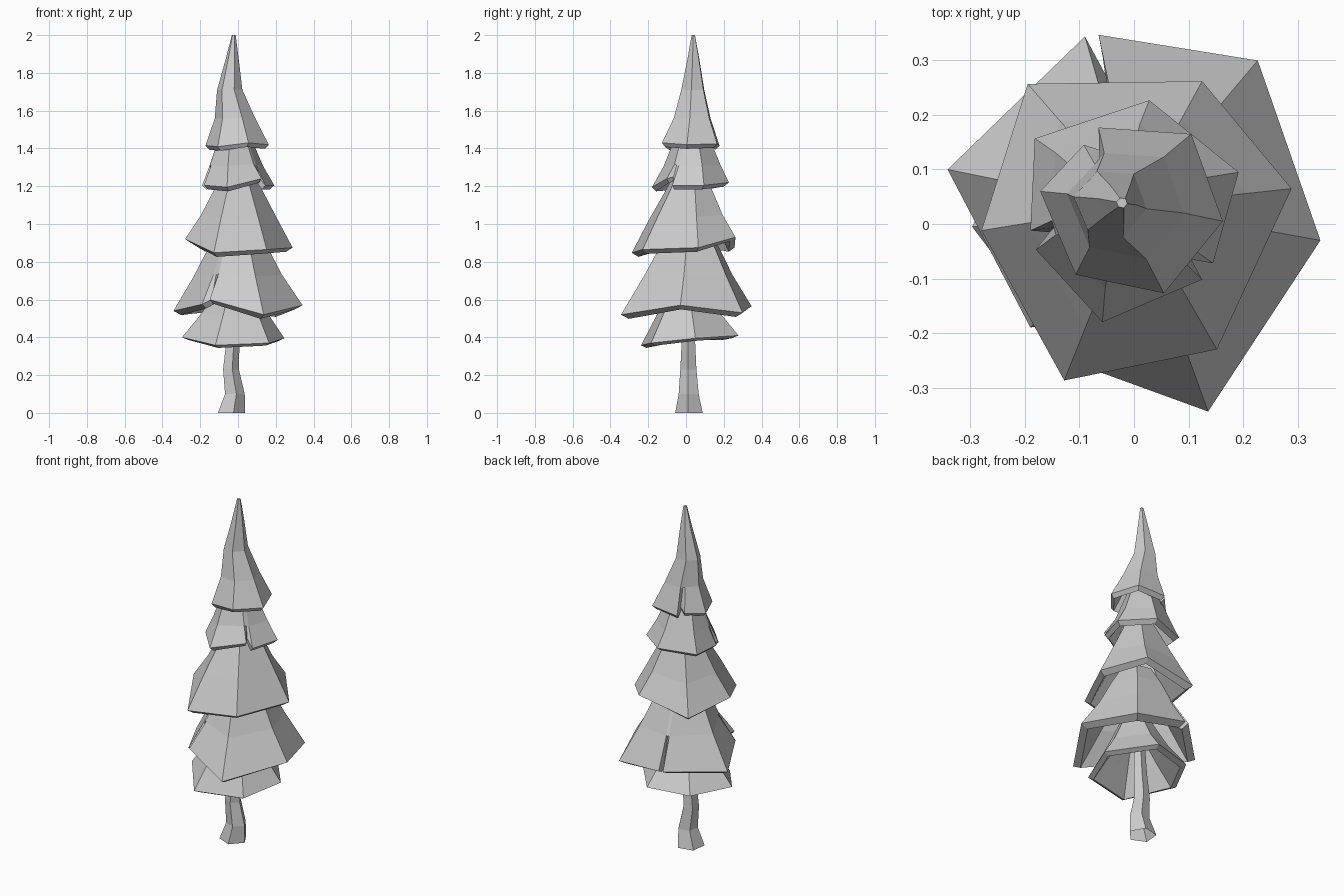
import bpy, bmesh, math

if "Cube" in bpy.data.objects:
    bpy.data.objects.remove(bpy.data.objects["Cube"])


def loft(name, rings, bottom=True):
    """Skin a stack of equal-length point rings into a flat-faced mesh."""
    bm = bmesh.new()
    rows = [[bm.verts.new(p) for p in ring] for ring in rings]
    n = len(rows[0])
    for a, b in zip(rows, rows[1:]):
        for i in range(n):
            j = (i + 1) % n
            bm.faces.new((a[i], a[j], b[j], b[i]))
    if bottom:
        bm.faces.new(rows[0][::-1])
    bm.faces.new(rows[-1])
    bmesh.ops.recalc_face_normals(bm, faces=bm.faces)
    mesh = bpy.data.meshes.new(name)
    bm.to_mesh(mesh)
    bm.free()
    ob = bpy.data.objects.new(name, mesh)
    bpy.context.collection.objects.link(ob)
    return ob


def without_notches(rim):
    """Copy of the rim with every inward notch pulled out to its neighbours' midpoint."""
    out = []
    for i, p in enumerate(rim):
        a, b = rim[i - 1], rim[(i + 1) % len(rim)]
        notch = math.hypot(*p[:2]) < 0.87 * min(math.hypot(*a[:2]), math.hypot(*b[:2]))
        out.append(tuple((u + v) / 2 for u, v in zip(a, b)) if notch else p)
    return out


def tier(name, rim, levels, drop=0.022):
    """Hollow skirt of branches: rim points, then (z, cx, cy, scale) levels going up."""
    full = without_notches(rim)
    mean = sum(p[2] for p in full) / len(full)

    def ring(z, cx, cy, s, shrink=1.0):
        return [(cx + s * shrink * x, cy + s * shrink * y, z + 0.3 * s * (pz - mean))
                for x, y, pz in full]

    lip = [(x * 0.88, y * 0.88, z - drop) for x, y, z in rim]
    z1, x1, y1, s1 = levels[0]
    z2, x2, y2, s2 = levels[1]
    inside = [ring(z2 - 0.05, x2, y2, s2, 0.72),
              ring(z1 - 0.03, x1, y1, s1, 0.82), lip]
    outside = [ring(*lv) for lv in levels]
    return loft(name, inside + [rim] + outside)


# Crooked five-sided trunk, open underneath
trunk = [(0, -.04, .018, .077), (.1, -.02, .016, .056), (.23, -.04, .014, .045),
         (.37, -.03, .014, .038), (.6, -.02, .015, .03)]
turn = math.radians(-78)
loft("trunk", [[(cx + r * math.cos(turn + k * math.tau / 5),
                 cy + r * math.sin(turn + k * math.tau / 5), z) for k in range(5)]
               for z, cx, cy, r in trunk], bottom=False)

# Lowest branches
tier("branches_1",
     [(-.297, -.005, .40), (-.12, -.238, .358), (.165, -.185, .37),
      (.245, .05, .395), (.06, .278, .41), (-.18, .22, .40)],
     [(.52, 0, 0, .66), (.62, 0, 0, .45), (.7, 0, 0, .3)], drop=.014)

# Widest branches, with notches at the back and front left
tier("branches_2",
     [(.342, -.03, .57), (.227, .30, .53), (-.065, .347, .565), (-.05, .27, .60),
      (-.09, .344, .565), (-.342, .10, .54), (-.19, -.19, .575), (-.14, -.18, .60),
      (-.15, -.24, .60), (.136, -.344, .52)],
     [(.73, 0, .01, .68), (.87, 0, .015, .47), (.98, 0, .015, .28)])

# Middle branches
tier("branches_3",
     [(.289, .065, .875), (.125, .262, .93), (-.195, .257, .875),
      (-.28, -.012, .92), (-.128, -.287, .848), (.152, -.23, .865)],
     [(1.04, 0, .01, .7), (1.2, 0, .02, .41), (1.3, 0, .02, .25)])

# Upper branches, with two small notches
tier("branches_4",
     [(.192, .095, 1.205), (.028, .227, 1.22), (-.182, .157, 1.21), (-.19, -.012, 1.205),
      (-.155, -.015, 1.22), (-.18, -.047, 1.205), (-.058, -.18, 1.195), (.125, -.102, 1.24),
      (.105, -.065, 1.25), (.145, -.072, 1.205)],
     [(1.31, -.01, .015, .74), (1.42, -.015, .02, .52), (1.52, -.02, .025, .3)])

# Pointed treetop, with a notch at the back
tier("treetop",
     [(.163, .005, 1.42), (.105, .165, 1.425), (-.065, .177, 1.415), (-.06, .135, 1.45),
      (-.092, .145, 1.425), (-.172, .06, 1.415), (-.107, -.093, 1.41), (.055, -.127, 1.43)],
     [(1.56, -.013, .017, .64), (1.71, -.042, .026, .4), (1.87, -.03, .034, .21),
      (2.0, -.022, .037, .06)])
